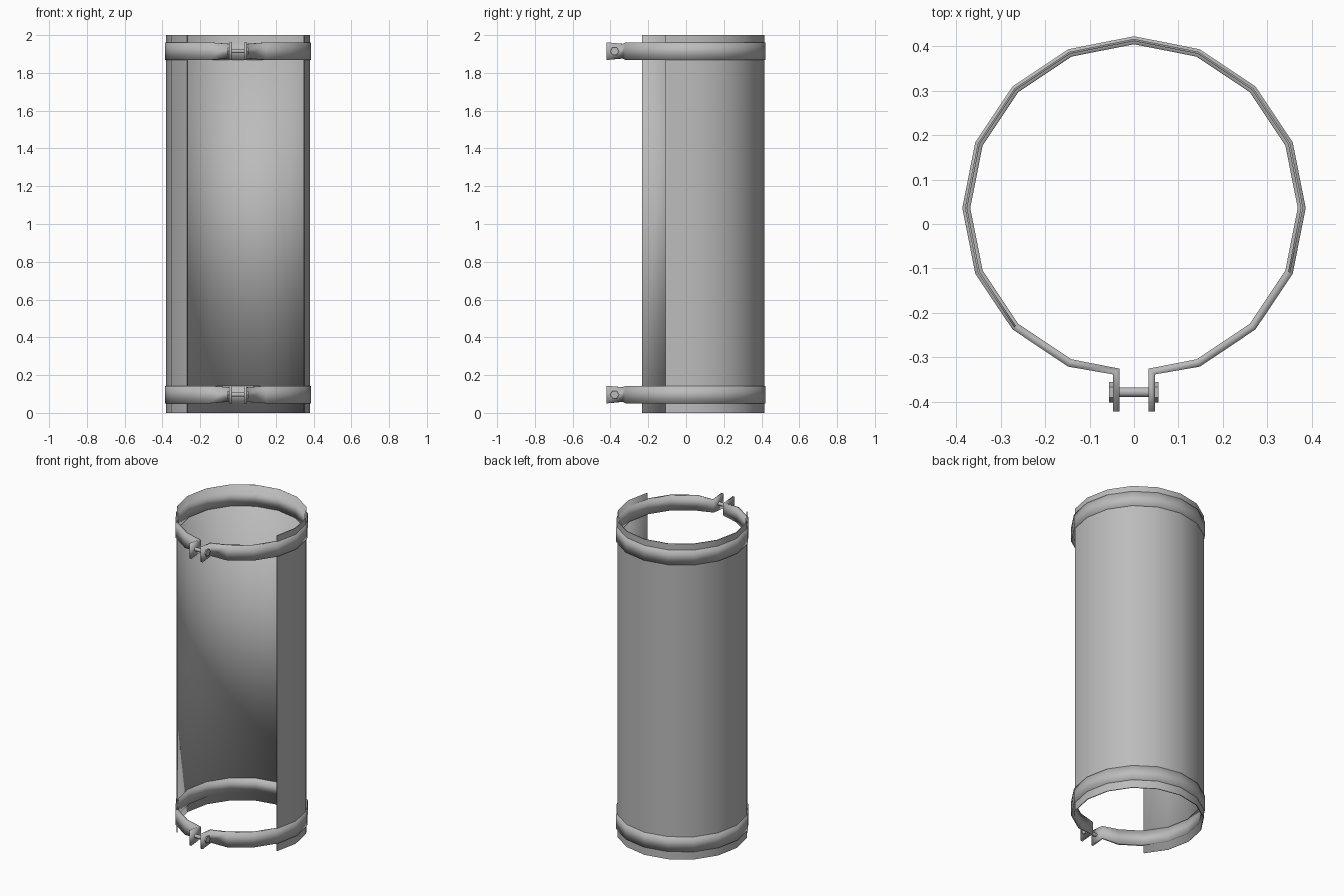
import bpy, bmesh, math
from mathutils import Matrix, Vector

cube = bpy.data.objects.get("Cube")
if cube:
    bpy.data.objects.remove(cube)

steel = bpy.data.materials.new("grey_steel")
steel.use_nodes = True
grey = (0.5, 0.5, 0.5, 1)
steel.diffuse_color = grey
steel.node_tree.nodes["Principled BSDF"].inputs["Base Color"].default_value = grey

CENTRE_Y = 0.036
STEP = math.pi / 8


def arc(radius, first, last):
    """Corners of a 16-sided ring, from step first to step last."""
    return [(radius * math.cos(i * STEP), CENTRE_Y + radius * math.sin(i * STEP))
            for i in range(first, last + 1)]


def finish(bm, name):
    bmesh.ops.recalc_face_normals(bm, faces=bm.faces)
    for f in bm.faces:
        f.smooth = True
    mesh = bpy.data.meshes.new(name)
    bm.to_mesh(mesh)
    bm.free()
    mesh.materials.append(steel)
    obj = bpy.data.objects.new(name, mesh)
    bpy.context.collection.objects.link(obj)
    return obj


def strip(name, outer, inner, z, halves, crisp=False):
    """Sheet with a rectangular section swept along matching outlines."""
    bm = bmesh.new()
    loops = []
    for (ox, oy), (ix, iy), h in zip(outer, inner, halves):
        loops.append([bm.verts.new(p) for p in (
            (ox, oy, z - h), (ox, oy, z + h), (ix, iy, z + h), (ix, iy, z - h))])
    for a, b in zip(loops, loops[1:]):
        for k in range(4):
            n = (k + 1) % 4
            face = bm.faces.new((a[k], a[n], b[n], b[k]))
        if crisp:
            for k in (0, 1):
                bm.edges.get((a[k], b[k])).smooth = False
    for end in (loops[0], loops[-1]):
        bm.faces.new(end)
        if crisp:
            bm.edges.get((end[0], end[1])).smooth = False
    return finish(bm, name)


def cylinder(name, sides, radius, x0, x1, y, z):
    bm = bmesh.new()
    bmesh.ops.create_cone(bm, cap_ends=True, segments=sides, radius1=radius,
                          radius2=radius, depth=x1 - x0)
    bm.transform(Matrix.Translation(Vector(((x0 + x1) / 2, y, z)))
                 @ Matrix.Rotation(math.pi / 2, 4, 'Y'))
    for e in bm.edges:
        if e.calc_face_angle(0) > 0.9:
            e.smooth = False
    return finish(bm, name)


# Open curved shell
outer = arc(0.380, -1, 10)
strip("curved_shell", outer, arc(0.375, -1, 10), 1.0, [1.0] * len(outer), True)

# Clamp outline: tab, bent corner, ring, bent corner, tab
tab_out = [(0.047, -0.421), (0.047, -0.338)]
tab_in = [(0.033, -0.421), (0.033, -0.325)]


def clamp_outline(tab, radius):
    mirrored = [(-x, y) for x, y in reversed(tab)]
    return tab + arc(radius, -3, 11) + mirrored


for level, z in (("lower", 0.097), ("upper", 1.915)):
    ring_out = clamp_outline(tab_out, 0.386)
    ring_in = clamp_outline(tab_in, 0.368)
    halves = [0.047, 0.038] + [0.046] * (len(ring_out) - 4) + [0.038, 0.047]
    strip(level + "_clamp_band", ring_out, ring_in, z, halves)
    # Bolt through the tabs
    cylinder(level + "_bolt_shank", 12, 0.011, -0.052, 0.052, -0.378, z)
    cylinder(level + "_bolt_head", 6, 0.023, 0.046, 0.055, -0.378, z)
    cylinder(level + "_bolt_nut", 6, 0.023, -0.056, -0.046, -0.378, z)
